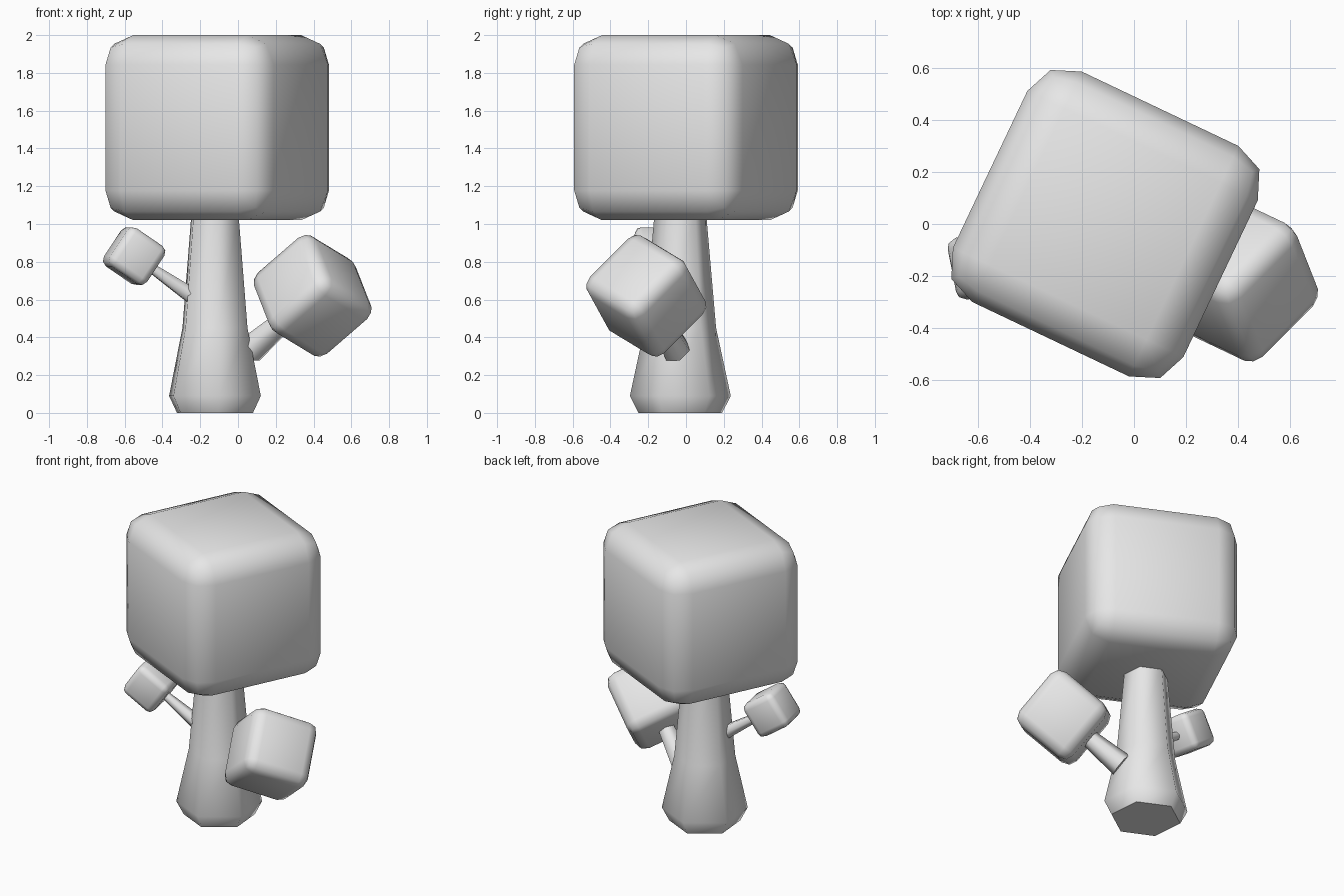
import bpy
import bmesh
from math import radians, cos, sin, tau
from mathutils import Euler, Vector

start_cube = bpy.data.objects.get("Cube")
if start_cube:
    bpy.data.objects.remove(start_cube, do_unlink=True)

# One plain grey for the whole tree
grey = bpy.data.materials.new("light_grey")
grey.use_nodes = True
grey.diffuse_color = (0.8, 0.8, 0.8, 1)
grey.node_tree.nodes["Principled BSDF"].inputs["Base Color"].default_value = (0.8, 0.8, 0.8, 1)


def add_object(name, bm):
    bmesh.ops.recalc_face_normals(bm, faces=bm.faces)
    mesh = bpy.data.meshes.new(name)
    bm.to_mesh(mesh)
    bm.free()
    mesh.materials.append(grey)
    obj = bpy.data.objects.new(name, mesh)
    bpy.context.collection.objects.link(obj)
    bpy.ops.object.select_all(action='DESELECT')
    obj.select_set(True)
    bpy.context.view_layer.objects.active = obj
    bpy.ops.object.shade_smooth_by_angle(angle=radians(65))
    return obj


def leaf_block(name, centre, half, rotation):
    """Rounded cube of leaves."""
    bm = bmesh.new()
    bmesh.ops.create_cube(bm, size=2 * half)
    bmesh.ops.bevel(bm, geom=bm.edges[:], offset=half * 0.32, segments=2,
                    profile=0.5, affect='EDGES')
    obj = add_object(name, bm)
    obj.location = centre
    obj.rotation_euler = rotation
    return obj


def tapered_stem(name, profile, turn=0, sides=6):
    """Six-sided stem from (radius, height) pairs."""
    bm = bmesh.new()
    rings = []
    for radius, height in profile:
        angles = [turn + tau * i / sides for i in range(sides)]
        rings.append([bm.verts.new((radius * cos(a), radius * sin(a), height)) for a in angles])
    for low, high in zip(rings, rings[1:]):
        for i in range(sides):
            j = (i + 1) % sides
            bm.faces.new((low[i], low[j], high[j], high[i]))
    bm.faces.new(rings[0][::-1])
    bm.faces.new(rings[-1])
    return add_object(name, bm)


def branch(side, centre, half, azimuth, rise, roll, length, base_radius, tip_radius):
    """Tilted leaf block with a tapered stem running into its centre."""
    rotation = Euler((radians(roll), radians(-rise), radians(azimuth)))
    leaf_block(side + "_leaf_block", centre, half, rotation)
    direction = rotation.to_matrix() @ Vector((1, 0, 0))
    stem = tapered_stem(side + "_branch", [(base_radius, 0), (tip_radius, length - half * 0.8)])
    stem.location = Vector(centre) - direction * length
    stem.rotation_euler = direction.to_track_quat('Z', 'Y').to_euler()


# Trunk
trunk = tapered_stem("trunk", [(0.222, 0), (0.268, 0.09), (0.19, 0.45), (0.137, 1.06)],
                     turn=radians(35))
trunk.location = (-0.122, -0.03, 0)

# Crown
leaf_block("crown", (-0.11, 0, 1.51), 0.49, Euler((0, 0, radians(-25.4))))

# Side branches
branch("left", (0.395, -0.21, 0.62), 0.22, -25.4, 38, -30, 0.47, 0.078, 0.055)
branch("right", (-0.55, -0.15, 0.83), 0.121, 191, 34, 0, 0.37, 0.046, 0.027)
